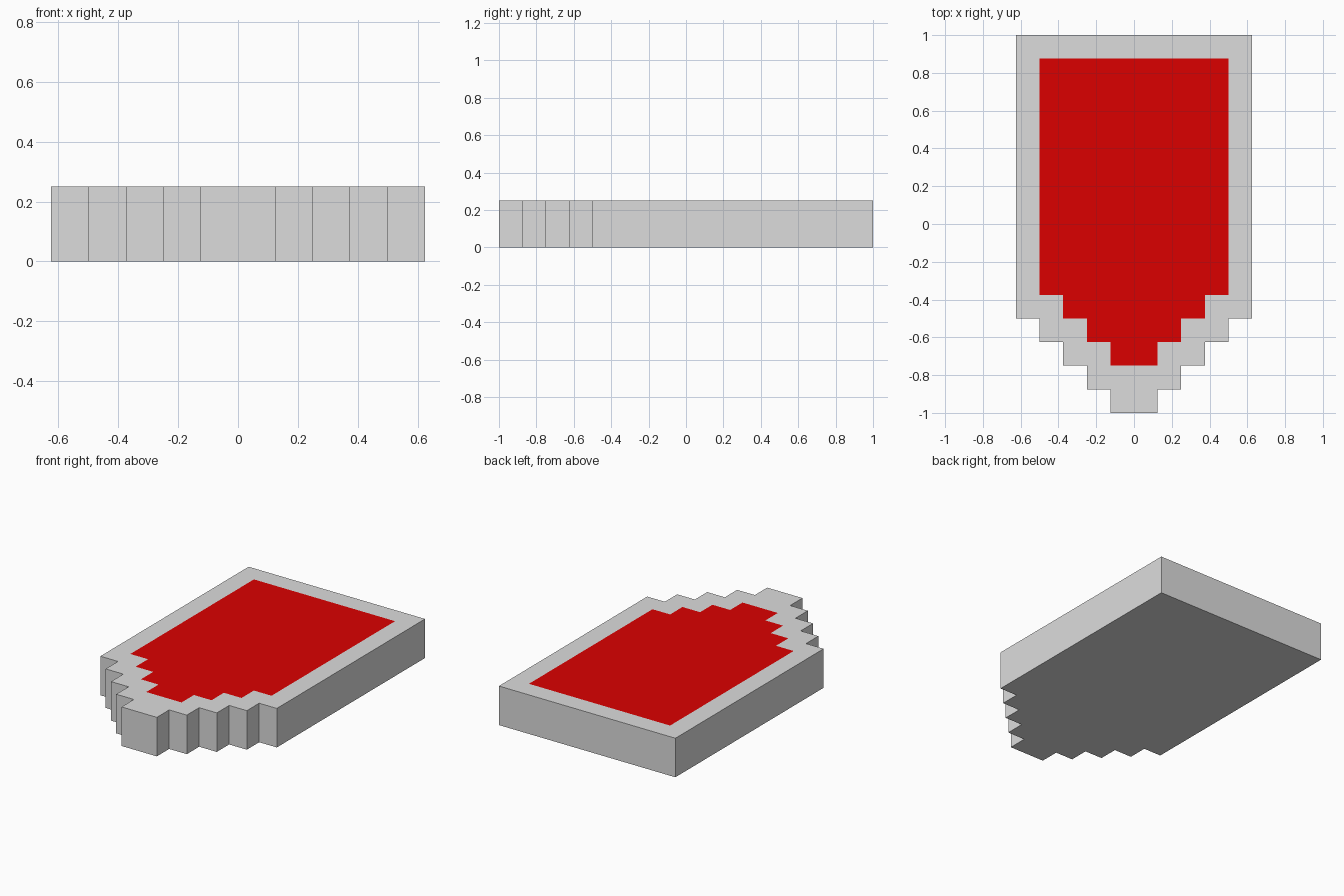
import bpy
import bmesh

if "Cube" in bpy.data.objects:
    bpy.data.objects.remove(bpy.data.objects["Cube"])

STEP = 0.125
HEIGHT = 0.25


def half_outline(steps, top, shoulder):
    """Right half of a stepped shield, from top centre to bottom centre."""
    x, y = steps * STEP, shoulder
    pts = [(0, top), (x, top), (x, y)]
    while x > STEP:
        x -= STEP
        pts.append((x, y))
        y -= STEP
        pts.append((x, y))
    return pts + [(0, y)]


def material(name, color):
    mat = bpy.data.materials.new(name)
    mat.diffuse_color = (*color, 1)
    mat.use_nodes = True
    mat.node_tree.nodes["Principled BSDF"].inputs["Base Color"].default_value = mat.diffuse_color
    return mat


outer = half_outline(5, 1.0, -0.5)
inner = half_outline(4, 0.875, -0.375)

bm = bmesh.new()


def add_face(points, mat):
    face = bm.faces.new([bm.verts.new(p) for p in points])
    face.material_index = mat


def at(points, z):
    return [(x, y, z) for x, y in points]


for side in (1, -1):
    out = [(x * side, y) for x, y in outer]
    inn = [(x * side, y) for x, y in inner]
    # Grey rim, red field and underside
    add_face(at(out + inn[::-1], HEIGHT), 0)
    add_face(at(inn, HEIGHT), 1)
    add_face(at(out, 0), 0)
    # Stepped side walls
    for a, b in zip(out, out[1:]):
        add_face([(*a, 0), (*b, 0), (*b, HEIGHT), (*a, HEIGHT)], 0)

# Weld both halves and merge the end walls split by the centre line
bmesh.ops.remove_doubles(bm, verts=bm.verts, dist=1e-4)
bmesh.ops.recalc_face_normals(bm, faces=bm.faces)
seams = [e for e in bm.edges
         if all(abs(v.co.x) < 1e-5 for v in e.verts)
         and abs(e.verts[0].co.z - e.verts[1].co.z) > 0.1]
bmesh.ops.dissolve_edges(bm, edges=seams, use_verts=False)

mesh = bpy.data.meshes.new("shield_tile")
bm.to_mesh(mesh)
bm.free()
mesh.materials.append(material("light grey", (0.72, 0.72, 0.72)))
mesh.materials.append(material("red", (0.71, 0.0, 0.0)))
tile = bpy.data.objects.new("shield_tile", mesh)
bpy.context.collection.objects.link(tile)
